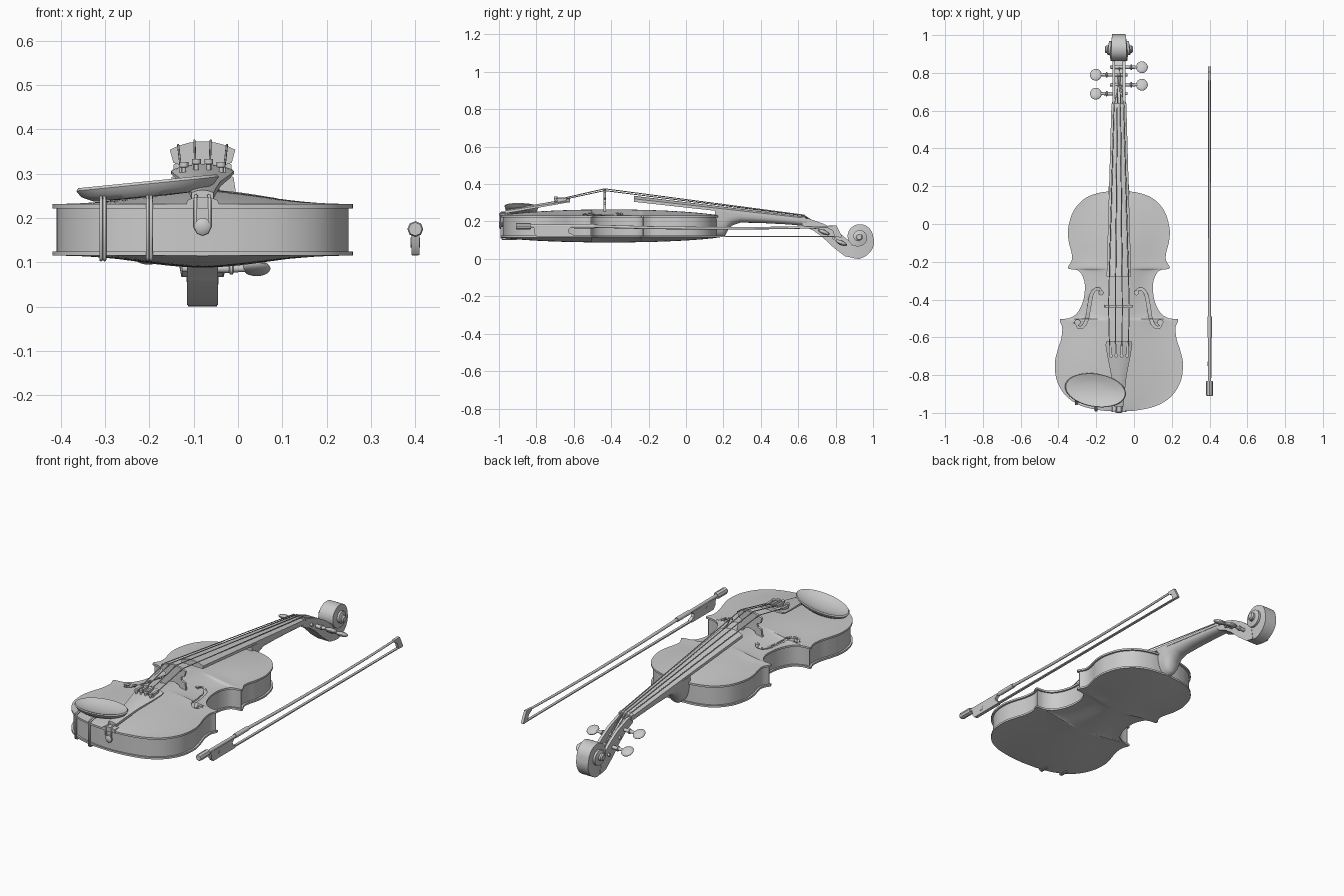
import bpy, bmesh
from math import sin, cos, pi, radians, hypot
from mathutils import Vector

if "Cube" in bpy.data.objects:
    bpy.data.objects.remove(bpy.data.objects["Cube"])

CX = -0.08   # violin centre line


def mesh(name, parts, x=CX, caps=True, angle=35):
    """Each part is a list of closed rings, skinned one to the next."""
    bm = bmesh.new()
    for rings in parts:
        vs = [[bm.verts.new(p) for p in r] for r in rings]
        n = len(vs[0])
        for a, b in zip(vs, vs[1:]):
            for i in range(n):
                bm.faces.new((a[i], a[(i + 1) % n], b[(i + 1) % n], b[i]))
        if caps:
            bm.faces.new(vs[0])
            bm.faces.new(vs[-1])
    bmesh.ops.recalc_face_normals(bm, faces=bm.faces)
    me = bpy.data.meshes.new(name)
    bm.to_mesh(me)
    bm.free()
    me.polygons.foreach_set("use_smooth", [True] * len(me.polygons))
    me.set_sharp_from_angle(angle=radians(angle))
    ob = bpy.data.objects.new(name, me)
    ob.location.x = x
    bpy.context.collection.objects.link(ob)
    return ob


def tube(name, paths, r, x=CX):
    cu = bpy.data.curves.new(name, 'CURVE')
    cu.dimensions, cu.bevel_depth, cu.bevel_resolution, cu.use_fill_caps = '3D', r, 2, True
    for path in paths:
        s = cu.splines.new('POLY')
        s.points.add(len(path) - 1)
        for p, q in zip(s.points, path):
            p.co = (*q, 1)
    ob = bpy.data.objects.new(name, cu)
    ob.location.x = x
    bpy.context.collection.objects.link(ob)


def circ(c, ra, axis, rb=None, n=16, tilt=0):
    rb = ra if rb is None else rb
    out = []
    for i in range(n):
        a = 2 * pi * i / n
        p, q = ra * cos(a), rb * sin(a)
        p, q = p * cos(tilt) - q * sin(tilt), p * sin(tilt) + q * cos(tilt)
        d = {'x': (0, p, q), 'y': (p, 0, q), 'z': (p, q, 0)}[axis]
        out.append(Vector(c) + Vector(d))
    return out


def prism(poly, axis, a, b):
    return [[(t, p, q) if axis == 'x' else (p, t, q) for p, q in poly] for t in (a, b)]


def spline(pts, n=6):
    P = [Vector(p) for p in pts]
    P = [2 * P[0] - P[1]] + P + [2 * P[-1] - P[-2]]
    out = []
    for a, b, c, d in zip(P, P[1:], P[2:], P[3:]):
        for k in range(n):
            t = k / n
            out.append(0.5 * (2 * b + (c - a) * t + (2 * a - 5 * b + 4 * c - d) * t * t
                              + (3 * b - a - 3 * c + d) * t ** 3))
    return out + [P[-2]]


def lerp_table(tab, t):
    for (a, u), (b, v) in zip(tab, tab[1:]):
        if t <= b:
            return u + (v - u) * (t - a) / (b - a)
    return tab[-1][1]


# Body outline (right half): upper bout, waist, lower bout
upper = [(.02, .174), (.1, .166), (.18, .135), (.24, .07), (.268, -.02), (.266, -.09), (.251, -.15), (.249, -.19), (.27, -.228)]
waist = [(.265, -.238), (.213, -.248), (.187, -.29), (.18, -.34), (.19, -.41), (.22, -.47), (.262, -.498), (.312, -.503)]
lower = [(.313, -.515), (.3, -.55), (.306, -.61), (.325, -.67), (.339, -.74), (.328, -.83), (.28, -.91), (.2, -.962), (.1, -.986), (.02, -.992)]
half = spline(upper) + spline(waist) + spline(lower)


def plate(name, z, h, t):
    cols, rings = 24, []
    for u, y in half:
        ky = max(0, 1 - abs((y + .41) / .584) ** 2.2) ** .8
        S = [2 * i / cols - 1 for i in range(cols + 1)]
        top = [(u * s, y, z + h * ky * (.5 + .5 * cos(pi * min(1, abs(s) / .95)))) for s in S]
        rings.append(top + [(p[0], p[1], p[2] + t) for p in reversed(top)])
    return mesh(name, [rings])


belly = plate("top_plate", .232, .032, -.01)
plate("back_plate", .115, -.027, .01)

# Ribs, set in from the plate edges
full = list(half) + [Vector((-u, y)) for u, y in reversed(half)]
inset = []
for i, p in enumerate(full):
    d = (full[(i + 1) % len(full)] - full[i - 1]).normalized()
    inset.append(p + Vector((d.y, -d.x)) * .01)
mesh("ribs", [[[(p.x, p.y, z) for p in inset] for z in (.12, .227)]], caps=False)

# Sound holes
fpts = spline([(.092, -.362), (.102, -.346), (.125, -.346), (.145, -.375), (.158, -.44), (.17, -.505), (.19, -.543), (.216, -.545), (.225, -.525)], 4)
cut = []
for m in (1, -1):
    rings = []
    for i, p in enumerate(fpts):
        d = (fpts[min(i + 1, len(fpts) - 1)] - fpts[max(i - 1, 0)]).normalized()
        w = .003 + .005 * sin(pi * i / (len(fpts) - 1))
        a, b = p + Vector((-d.y, d.x)) * w, p - Vector((-d.y, d.x)) * w
        rings.append([(m * a.x, a.y, .2), (m * b.x, b.y, .2), (m * b.x, b.y, .3), (m * a.x, a.y, .3)])
    cut.append(rings)
    for u, y, r in ((.094, -.364, .011), (.219, -.521, .014)):
        cut.append([circ((m * u, y, z), r, 'z') for z in (.2, .3)])
cutter = mesh("sound_hole_cutter", cut)
cutter.hide_render = True
cutter.hide_viewport = True
mod = belly.modifiers.new("sound_holes", 'BOOLEAN')
mod.operation, mod.solver, mod.object, mod.use_self = 'DIFFERENCE', 'EXACT', cutter, True


# Fingerboard and tailpiece share an arched section
def arch(y, w, top, sag, thick):
    pts = [(w * k / 6, y, top - sag * (k / 6) ** 2) for k in range(-6, 7)]
    return pts + [(w, y, top - thick), (-w, y, top - thick)]


mesh("fingerboard", [[arch(-.278, .065, .337, .016, .032), arch(.62, .04, .228, .008, .022)]])
mesh("nut", [[arch(.62, .04, .234, .008, .03), arch(.638, .039, .23, .008, .03)]])
mesh("tailpiece", [[arch(y, w, z, s, .02) for y, w, z, s in (
    (-.62, .066, .322, .012), (-.64, .071, .32, .014), (-.7, .061, .309, .012), (-.8, .041, .292, .009),
    (-.9, .03, .274, .007), (-.965, .025, .263, .006))]])

# Neck with heel
mesh("neck", [[[(w * cos(a), y, zt - (zt - zb) * max(0, sin(a)) ** .7) for a in [pi * k / 16 for k in range(17)]]
     for y, w, zt, zb in ((.155, .056, .262, .115), (.195, .054, .257, .116), (.212, .052, .255, .128), (.225, .05, .253, .155),
                          (.245, .049, .251, .178), (.29, .047, .246, .194), (.4, .044, .234, .192),
                          (.55, .04, .217, .184), (.645, .037, .207, .175))]])

# Pegbox: two cheeks and a floor
low = [(.9, .004), (.85, .014), (.79, .06), (.73, .116), (.68, .152), (.62, .18)]
cheek = [(.62, .218), (.655, .216), (.74, .186), (.81, .146), (.868, .1), (.89, .07)] + low
floor = [(y - .012 + .03, z + .024) for y, z in reversed(low)] + low
mesh("pegbox", [prism(cheek, 'x', -.035, -.02), prism(cheek, 'x', .02, .035), prism(floor, 'x', -.022, .022)])

# Scroll: stepped spiral widening to its eye
sc = (.925, .117)
ro = [(-130, .117), (-90, .117), (-45, .097), (0, .076), (90, .068), (180, .061), (270, .05), (360, .043), (450, .036), (540, .03), (630, .022), (1000, .012)]
rings = []
for k in range(77):
    d = -130 + k * 10
    R, r, w, a = lerp_table(ro, d), lerp_table(ro, d + 360) * .93, .034 + .036 * k / 76, radians(d)
    rings.append([(x, sc[0] + q * cos(a), sc[1] + q * sin(a)) for x, q in ((-w * .9, R), (w * .9, R), (w, r), (-w, r))])
mesh("scroll", [rings, [circ((x, *sc), r, 'x') for x, r in ((-.074, .014), (-.068, .02), (.068, .02), (.074, .014))]])

# Tuning pegs
pegs = [(-1, .69, .168), (1, .737, .143), (-1, .79, .112), (1, .83, .086)]
for i, (m, y, z) in enumerate(pegs):
    shaft = [circ((m * x, y, z), r, 'x') for x, r in ((-.046, .008), (.06, .01), (.062, .014), (.068, .014), (.07, .009), (.1, .007))]
    head = [circ((m * (.122 - .031 * cos(a)), y, z), .034 * sin(a), 'x', .012 * sin(a), tilt=-.4)
            for a in [.1 + (pi - .2) * k / 10 for k in range(11)]]
    mesh(f"tuning_peg_{i + 1}", [shaft, head])

# Bridge
side = [(.074, .354), (.066, .325), (.046, .318), (.048, .302), (.07, .292), (.076, .252), (.045, .252), (.032, .274)]
crown = [(u * .0148, .373 - .019 * (u / 5) ** 2) for u in range(-4, 5)]
mesh("bridge", [prism(crown + side + [(0, .282)] + [(-u, z) for u, z in reversed(side)], 'y', -.441, -.429)])

# Strings and fine tuners
strings, tuners = [], []
order = (0, 2, 3, 1)
for k in range(4):
    f = (k - 1.5) / 1.5
    pm, py, pz = pegs[order[k]]
    strings.append([(f * .012, py, pz + .01), (f * .026, .63, .235 - .004 * f * f), (f * .055, -.435, .376 - .011 * f * f), (f * .05, -.645, .328 - .008 * f * f)])
    u, z = f * .046, .322 - .008 * f * f
    tuners.append(prism([(u - .006, z - .015), (u + .006, z - .015), (u + .006, z + .008), (u - .006, z + .008)], 'y', -.69, -.638))
    tuners.append([circ((f * .042, -.697, z + dz), r, 'z', n=12) for dz, r in ((-.02, .005), (.0, .005), (.001, .01), (.012, .01))])
tube("strings", strings, .0025)
mesh("fine_tuners", tuners)

# Saddle, end button and tail gut
mesh("saddle", [prism([(-.04, .222), (.04, .222), (.034, .24), (.02, .246), (-.02, .246), (-.034, .24)], 'y', -.994, -.955)])
mesh("end_button", [[circ((0, y, .182), r, 'y') for y, r in ((-.975, .012), (-.985, .012), (-.987, .018), (-.996, .018), (-1, .012))]])
tube("tail_gut", [[(-.014, -.955, .25), (-.015, -.985, .25), (-.016, -.995, .24), (-.016, -.993, .18), (-.01, -.992, .168), (0, -.992, .164),
                   (.01, -.992, .168), (.016, -.993, .18), (.016, -.995, .24), (.015, -.985, .25), (.014, -.955, .25)]], .004)

# Chin rest: tilted dish on two clamps
dish = []
for s, dz in ((.3, -.03), (.75, -.028), (.93, -.015), (1, 0), (.97, .006), (.9, .004), (.65, -.006), (.35, -.011), (.08, -.013)):
    e = circ((0, 0, 0), .163 * s, 'z', .088 * s, n=40, tilt=-.16)
    dish.append([(-.124 + p.x, -.88 + p.y, .277 + .1 * p.x + dz) for p in e])
mesh("chin_rest", [dish])
clamps = []
for u, y in ((-.225, -.955), (-.12, -.989)):
    for d in (-.004, .004):
        clamps.append([(u + d, y + .05, .106), (u + d, y + .006, .106), (u + d, y, .112), (u + d, y, .236), (u + d, y + .006, .242), (u + d, y + .05, .25)])
tube("chin_rest_clamps", clamps, .004)

# Bow
zs = [(-.85, .176), (-.5, .175), (-.2, .167), (.2, .163), (.55, .166), (.8, .172)]
ys = [-.85 + 1.65 * k / 30 for k in range(31)]
mesh("bow_stick", [[circ((0, y, lerp_table(zs, y)), .009 - .003 * k / 30, 'y', n=12) for k, y in enumerate(ys)]], x=.4)
mesh("bow_grip", [[circ((0, y, .175), .012, 'y') for y in (-.6, -.49)]], x=.4)
mesh("bow_button", [[circ((0, y, .175), r, 'y', n=8) for y, r in ((-.91, .015), (-.905, .018), (-.835, .018), (-.83, .015))]], x=.4, angle=25)
mesh("bow_frog", [prism([(-.815, .172), (-.81, .135), (-.795, .117), (-.61, .117), (-.6, .128), (-.625, .14), (-.63, .155), (-.61, .172)], 'x', -.009, .009),
                  [circ((x, -.74, .145), .011, 'x') for x in (-.0105, .0105)]], x=.4)
mesh("bow_tip", [prism([(.76, .176), (.805, .178), (.835, .118), (.83, .115), (.795, .117), (.785, .15), (.76, .164)], 'x', -.007, .007)], x=.4)
mesh("bow_hair", [prism([(-.62, .119), (.81, .117), (.81, .122), (-.62, .126)], 'x', -.007, .007)], x=.4)
